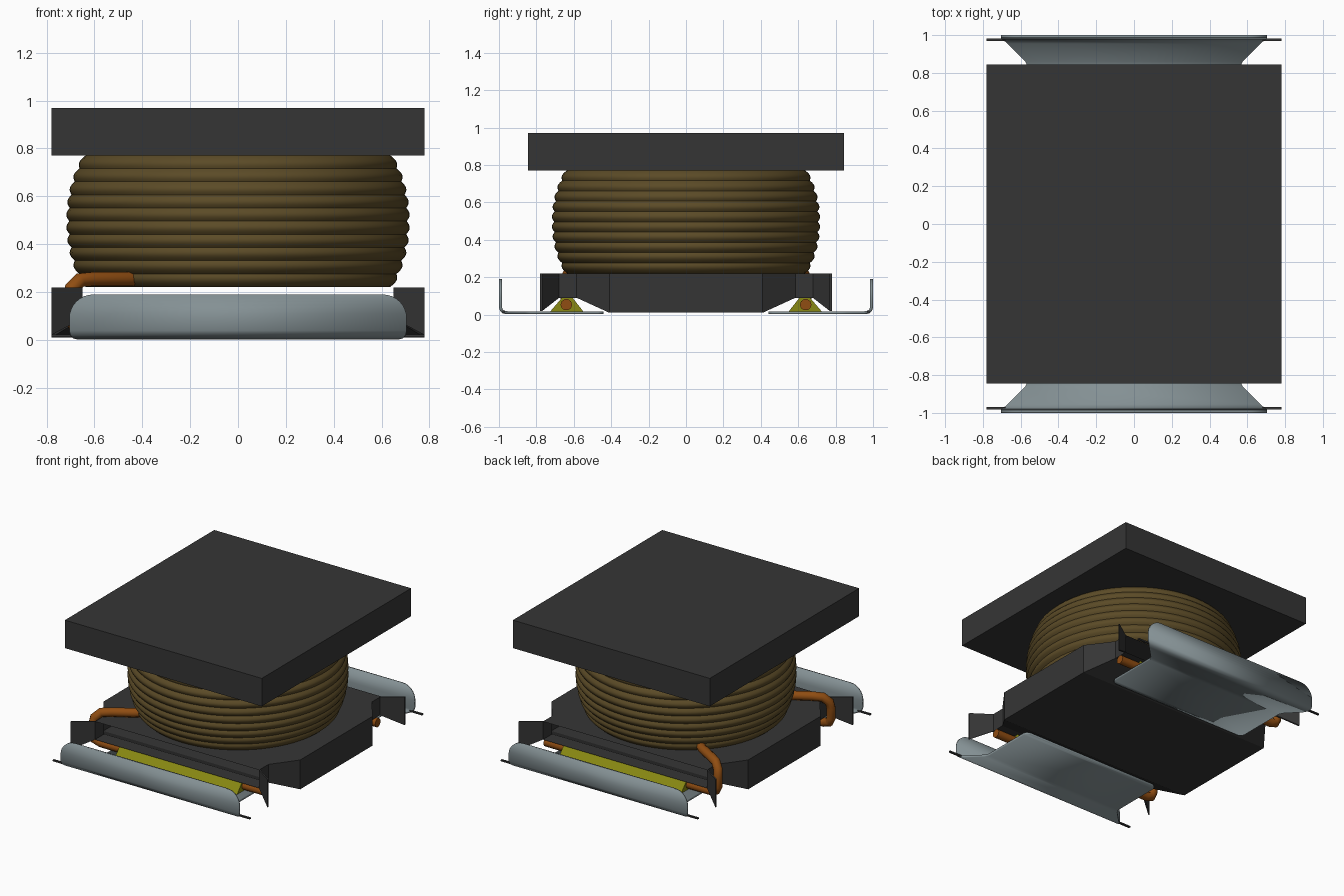
import bpy, bmesh, math

if "Cube" in bpy.data.objects:
    bpy.data.objects.remove(bpy.data.objects["Cube"], do_unlink=True)


def material(name, rgb):
    m = bpy.data.materials.new(name)
    m.use_nodes = True
    m.diffuse_color = (*rgb, 1)
    m.node_tree.nodes["Principled BSDF"].inputs["Base Color"].default_value = (*rgb, 1)
    return m


FERRITE = material("dark ferrite", (0.036, 0.036, 0.036))
WINDING = material("brown winding", (0.105, 0.070, 0.020))
COPPER = material("copper", (0.28, 0.075, 0.006))
METAL = material("grey metal", (0.23, 0.28, 0.295))
SOLDER = material("yellow solder", (0.25, 0.25, 0.006))


def make(name, verts, faces, mat, smooth=False):
    me = bpy.data.meshes.new(name)
    me.from_pydata(verts, [], faces)
    bm = bmesh.new()
    bm.from_mesh(me)
    bmesh.ops.recalc_face_normals(bm, faces=bm.faces)
    bm.to_mesh(me)
    bm.free()
    me.materials.append(mat)
    ob = bpy.data.objects.new(name, me)
    bpy.context.collection.objects.link(ob)
    if smooth:
        shade(ob)
    return ob


def shade(ob):
    bpy.ops.object.select_all(action='DESELECT')
    ob.select_set(True)
    bpy.context.view_layer.objects.active = ob
    bpy.ops.object.shade_smooth_by_angle(angle=math.radians(40))


def box(name, x0, x1, y0, y1, z0, z1, mat):
    v = [(x, y, z) for x in (x0, x1) for y in (y0, y1) for z in (z0, z1)]
    f = [(0, 1, 3, 2), (4, 6, 7, 5), (0, 4, 5, 1), (2, 3, 7, 6), (0, 2, 6, 4), (1, 5, 7, 3)]
    return make(name, v, f, mat)


# Top slab
box("top_slab", -0.78, 0.78, -0.845, 0.845, 0.77, 0.97, FERRITE)

# Ribbed, barrel-shaped winding
SEG, ROWS, RIBS = 72, 80, 10
verts, faces = [], []
for i in range(ROWS + 1):
    t = i / ROWS
    r = 0.635 + 0.07 * (1 - abs(2 * t - 1) ** 2.2) + 0.013 * abs(math.sin(math.pi * RIBS * t))
    for j in range(SEG):
        a = 2 * math.pi * j / SEG
        verts.append((r * math.cos(a), r * math.sin(a), 0.221 + 0.551 * t))
for i in range(ROWS):
    for j in range(SEG):
        k = (j + 1) % SEG
        faces.append((i * SEG + j, i * SEG + k, (i + 1) * SEG + k, (i + 1) * SEG + j))
faces += [tuple(range(SEG)), tuple(range(ROWS * SEG, (ROWS + 1) * SEG))]
make("winding", verts, faces, WINDING, True)

# Base shell: notched sides, open ends and raised wire channels underneath
side = [(0.65, -0.69, 0.09), (0.65, -0.585, 0.09), (0.78, -0.41, 0.01),
        (0.78, 0.41, 0.01), (0.65, 0.585, 0.09), (0.65, 0.69, 0.09)]
verts, faces = [], []
for x, y, z in side:
    verts += [(-x, y, z), (-x, y, 0.22), (x, y, 0.22), (x, y, z)]
for i in range(len(side) - 1):
    for k in range(4):
        a, b = 4 * i + k, 4 * i + (k + 1) % 4
        faces.append((a, b, b + 4, a + 4))
make("base", verts, faces, FERRITE)

# Corner ears
for sx, xn in ((1, "left"), (-1, "right")):
    for sy, yn in ((1, "back"), (-1, "front")):
        p = [(0.65, 0.69, 0.09), (0.78, 0.78, 0.02), (0.78, 0.78, 0.22), (0.65, 0.69, 0.22)]
        v = [(sx * x, sy * y, z) for x, y, z in p] + [(sx * x, sy * (y - 0.012), z) for x, y, z in p]
        f = [(0, 1, 2, 3), (4, 5, 6, 7)] + [(i, (i + 1) % 4, (i + 1) % 4 + 4, i + 4) for i in range(4)]
        make(f"{yn}_{xn}_ear", v, f, FERRITE)
        # Thin tab beside the terminal
        xs, ys = sorted((sx * 0.68, sx * 0.78)), sorted((sy * 0.968, sy * 0.982))
        box(f"{yn}_{xn}_tab", *xs, *ys, 0.012, 0.022, FERRITE)

# Terminal cross-section along its bend: y, z, half width
clip = [(0.44, 0.01, 0.53), (0.45, 0.01, 0.55), (0.47, 0.01, 0.56), (0.83, 0.01, 0.56),
        (0.86, 0.01, 0.575), (0.955, 0.01, 0.67), (0.975, 0.013, 0.688), (0.987, 0.023, 0.70),
        (0.992, 0.04, 0.705), (0.992, 0.09, 0.705)]
for i in range(1, 9):
    a = i * math.pi / 16
    clip.append((0.992, 0.09 + 0.10 * math.sin(a), 0.605 + 0.10 * math.cos(a)))

# Wire path from the winding, down the notch and through the channel
wire = [(-0.42, -0.45, 0.255), (-0.48, -0.50, 0.255), (-0.60, -0.57, 0.255), (-0.66, -0.605, 0.25),
        (-0.695, -0.63, 0.215), (-0.70, -0.64, 0.17), (-0.70, -0.64, 0.10), (-0.685, -0.64, 0.065),
        (-0.64, -0.64, 0.053), (0.66, -0.64, 0.053)]

for s, n in ((-1, "front"), (1, "back")):
    # Bent terminal
    verts = [(k * w, s * y, z) for y, z, w in clip for k in (-1, 1)]
    faces = [(2 * i, 2 * i + 1, 2 * i + 3, 2 * i + 2) for i in range(len(clip) - 1)]
    ob = make(n + "_terminal", verts, faces, METAL, True)
    mod = ob.modifiers.new("thickness", 'SOLIDIFY')
    mod.thickness, mod.offset = 0.016, 0

    # Solder bead
    sec = [(0.55, 0.018), (0.605, 0.088), (0.665, 0.088), (0.725, 0.018)]
    verts = [(x, s * y, z) for x in (-0.47, 0.50) for y, z in sec]
    faces = [(0, 1, 2, 3), (4, 5, 6, 7)] + [(i, (i + 1) % 4, (i + 1) % 4 + 4, i + 4) for i in range(4)]
    make(n + "_solder", verts, faces, SOLDER)

    # Lead wire
    cu = bpy.data.curves.new(n + "_lead_wire", 'CURVE')
    cu.dimensions = '3D'
    cu.bevel_depth, cu.bevel_resolution, cu.use_fill_caps = 0.031, 3, True
    sp = cu.splines.new('POLY')
    sp.points.add(len(wire) - 1)
    for p, (x, y, z) in zip(sp.points, wire):
        p.co = (x, -s * y, z, 1)
    sp.use_smooth = True
    cu.materials.append(COPPER)
    bpy.context.collection.objects.link(bpy.data.objects.new(n + "_lead_wire", cu))
